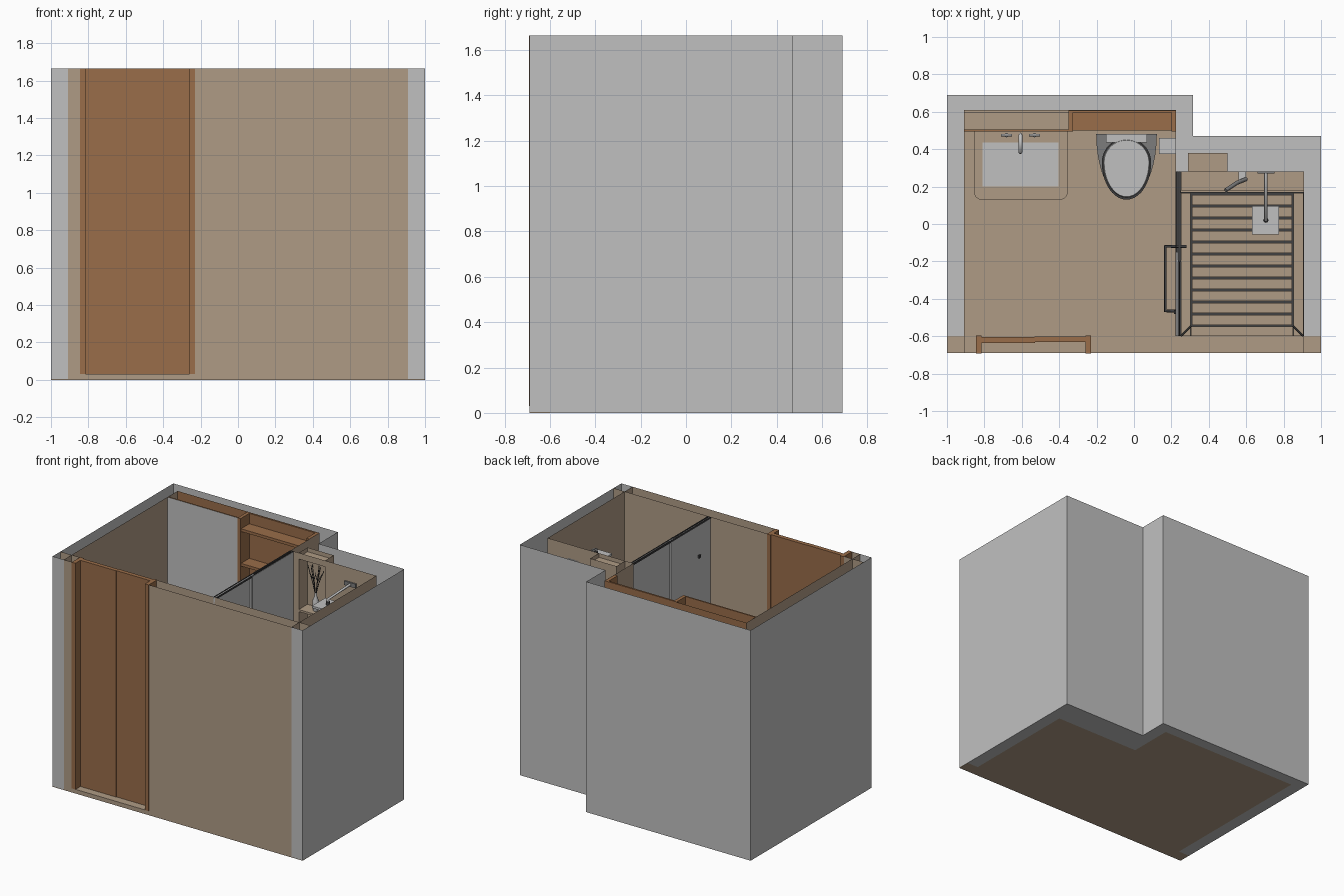
import bpy, bmesh, math
from mathutils import Vector

if "Cube" in bpy.data.objects:
    bpy.data.objects.remove(bpy.data.objects["Cube"])


def material(name, r, g, b):
    m = bpy.data.materials.new(name)
    m.use_nodes = True
    m.diffuse_color = (r, g, b, 1)
    m.node_tree.nodes["Principled BSDF"].inputs["Base Color"].default_value = (r, g, b, 1)
    return m


GREY = material("light grey", .53, .53, .53)
TAN = material("tan stone", .43, .33, .235)
WOOD = material("warm wood", .32, .153, .067)
DARK = material("dark metal", .05, .05, .052)
MID = material("mid grey", .2, .2, .2)
H = 1.665


def finish(name, bm, mats, smooth=False):
    me = bpy.data.meshes.new(name)
    bm.normal_update()
    bm.to_mesh(me)
    bm.free()
    for m in mats:
        me.materials.append(m)
    ob = bpy.data.objects.new(name, me)
    bpy.context.collection.objects.link(ob)
    if smooth:
        bpy.ops.object.select_all(action='DESELECT')
        ob.select_set(True)
        bpy.context.view_layer.objects.active = ob
        bpy.ops.object.shade_smooth_by_angle()
    return ob


def box(name, x0, x1, y0, y1, z0, z1, mat, front=None):
    """Box by its limits; front optionally colours the -y face."""
    bm = bmesh.new()
    bmesh.ops.create_cube(bm, size=1)
    for v in bm.verts:
        v.co = Vector(((x0 + x1) / 2 + v.co.x * (x1 - x0),
                       (y0 + y1) / 2 + v.co.y * (y1 - y0),
                       (z0 + z1) / 2 + v.co.z * (z1 - z0)))
    bm.normal_update()
    for f in bm.faces:
        f.material_index = int(front is not None and f.normal.y < -.9)
    return finish(name, bm, [mat, front] if front else [mat])


def sheet(name, path, mat, z0=0, z1=H):
    """Upright wall skin following a plan path."""
    bm = bmesh.new()
    rows = [[bm.verts.new((x, y, z)) for x, y in path] for z in (z0, z1)]
    for i in range(len(path) - 1):
        bm.faces.new((rows[0][i], rows[0][i + 1], rows[1][i + 1], rows[1][i]))
    return finish(name, bm, [mat])


def loft(name, rings, mat, smooth=True):
    """Closed body through a list of equal rings, capped at both ends."""
    bm = bmesh.new()
    rows = [[bm.verts.new(p) for p in ring] for ring in rings]
    n = len(rows[0])
    for a, b in zip(rows, rows[1:]):
        for i in range(n):
            bm.faces.new((a[i], a[(i + 1) % n], b[(i + 1) % n], b[i]))
    bm.faces.new(rows[0][::-1])
    bm.faces.new(rows[-1])
    bmesh.ops.recalc_face_normals(bm, faces=bm.faces)
    return finish(name, bm, [mat], smooth)


def tube(name, pts, r, mat):
    cu = bpy.data.curves.new(name, 'CURVE')
    cu.dimensions = '3D'
    cu.bevel_depth, cu.bevel_resolution, cu.use_fill_caps = r, 2, True
    sp = cu.splines.new('POLY')
    sp.points.add(len(pts) - 1)
    for p, co in zip(sp.points, pts):
        p.co = (*co, 1)
    cu.materials.append(mat)
    ob = bpy.data.objects.new(name, cu)
    bpy.context.collection.objects.link(ob)


# Floor and the bottoms of the hollow walls
box("room_floor", -.91, .225, -.69, .61, 0, .03, TAN)
box("shower_floor", .225, .91, -.69, .28, 0, .03, TAN)
for s, n in ((-1, "right"), (1, "left")):
    a, b = sorted((s * .91, s))
    box(n + "_wall_base", a, b, -.6, .47, 0, .005, GREY)
    box(n + "_corner_base", a, b, -.69, -.6, 0, .005, TAN)
    sheet(n + "_corner_post", [(s * .91, -.69), (s * .91, -.6), (s, -.6)], TAN)
    sheet(n + "_corner_front", [(s * .91, -.69), (s, -.69)], GREY)
box("back_wall_base", -1, .315, .61, .69, 0, .005, GREY)
box("corner_wall_base", -1, -.91, .47, .61, 0, .005, GREY)
box("duct_base", .225, .315, .28, .61, 0, .005, GREY)
box("shower_wall_base", .315, .91, .28, .47, 0, .005, GREY)

# Outer shell
sheet("outer_shell", [(-1, -.69), (-1, .69), (.315, .69), (.315, .47), (1, .47), (1, -.69)], GREY)

# Inner lining, with an opening for the shower niche
sheet("lining_right", [(-.845, -.6), (-.91, -.6), (-.91, .61)], TAN)
sheet("lining_back", [(-.91, .61), (.225, .61)], WOOD)
sheet("lining_duct", [(.225, .61), (.225, .28), (.29, .28)], TAN)
sheet("lining_left", [(.5, .28), (.91, .28), (.91, -.6), (-.23, -.6)], TAN)
N0, N1 = .8, 1.62
sheet("lining_under_niche", [(.29, .28), (.5, .28)], TAN, 0, N0)
sheet("lining_over_niche", [(.29, .28), (.5, .28)], TAN, N1, H)
sheet("niche_sides", [(.29, .28), (.29, .38), (.5, .38), (.5, .28)], TAN, N0, H)
for z in (N0, 1.24, N1):
    box("niche_shelf", .29, .5, .28, .38, z, z + .015, TAN)

# Front wall skins
sheet("front_wall_wide", [(-.23, -.69), (.91, -.69)], TAN)
sheet("front_wall_narrow", [(-.91, -.69), (-.845, -.69)], TAN)

# Door with jambs
for x in (-.845, -.26):
    box("door_jamb", x, x + .03, -.692, -.595, .03, H, WOOD)
box("door_leaf_a", -.815, -.53, -.635, -.605, .03, H, WOOD)
box("door_leaf_b", -.533, -.26, -.632, -.602, .03, H, WOOD)

# Mirror, ledge behind it and shelf cabinet
box("mirror", -.91, -.35, .495, .505, .7, H, WOOD, GREY)
box("mirror_ledge", -.91, -.35, .495, .6, .03, .7, TAN)
box("cabinet_back", -.35, .225, .595, .608, .03, H, WOOD)
for x in (-.35, .2):
    box("cabinet_side", x, x + .024, .495, .6, .03, H, WOOD)
for z in (.9, 1.1, 1.32, 1.57):
    box("cabinet_shelf", -.33, .205, .5, .597, z, z + .02, WOOD)
box("cabinet_lower_panel", -.33, .205, .5, .597, .03, .88, WOOD)

# Vanity counter with rounded front corners, and its cabinet
R, plan = .04, [(-.355, .495), (-.855, .495)]
for cx, start in ((-.815, math.pi), (-.395, 1.5 * math.pi)):
    for i in range(7):
        a = start + i * math.pi / 12
        plan.append((cx + R * math.cos(a), .17 + R * math.sin(a)))
loft("vanity_counter", [[(x, y, z) for x, y in plan] for z in (.54, .6)], TAN, False)
box("vanity_cabinet", -.83, -.38, .17, .49, .25, .54, WOOD)

# Basin: rim with a sunken dish
bm = bmesh.new()
bmesh.ops.create_grid(bm, x_segments=1, y_segments=1, size=.5)
for v in bm.verts:
    v.co = Vector((-.607 + v.co.x * .405, .318 + v.co.y * .235, .625))
inner = list(bm.faces)
bmesh.ops.inset_region(bm, faces=inner, thickness=.008)
bmesh.ops.inset_region(bm, faces=inner, thickness=.012, depth=-.022)
outer = [e for e in bm.edges if e.is_boundary]
walls = bmesh.ops.extrude_edge_only(bm, edges=outer)
for v in walls["geom"]:
    if isinstance(v, bmesh.types.BMVert):
        v.co.z = .6
finish("basin", bm, [GREY])

# Basin tap
tube("tap_spout", [(-.607, .475, .6), (-.607, .475, .72), (-.607, .385, .72), (-.607, .385, .7)], .011, GREY)
for s in (-1, 1):
    x = -.607 + s * .075
    tube("tap_valve", [(x, .475, .6), (x, .475, .66)], .012, GREY)
    tube("tap_lever", [(x - .03, .475, .66), (x + .03, .475, .66)], .007, GREY)

# Toilet
def bowl_ring(a, b, z, yc=.48, rear=0):
    return [(-.04 + a * math.cos(t), yc + (b if math.sin(t) < 0 else rear) * math.sin(t), z)
            for t in (i * math.tau / 40 for i in range(40))]


loft("toilet_bowl", [bowl_ring(.1, .25, .03), bowl_ring(.11, .27, .14),
                     bowl_ring(.155, .34, .25), bowl_ring(.162, .35, .3)], MID)
loft("toilet_seat", [bowl_ring(.132, .2, z, .33, .13) for z in (.3, .32)], DARK)
loft("toilet_lid", [bowl_ring(.124, .188, .32, .33, .122), bowl_ring(.12, .184, .335, .33, .118)], GREY)
box("toilet_hinge_cover", -.15, .07, .435, .48, .3, .33, GREY)
box("paper_holder", .135, .225, .375, .46, .48, .56, GREY)

# Shower screen with rails and handle
box("screen_fixed_panel", .237, .248, -.2, .28, .06, H - .004, GREY)
box("screen_sliding_panel", .226, .236, -.6, -.15, .06, H - .004, GREY)
for x in (.222, .24):
    box("screen_rail_top", x, x + .006, -.6, .28, H - .012, H, DARK)
box("screen_rail_bottom", .222, .25, -.6, .28, .03, .06, DARK)
box("screen_edge", .236, .25, -.2, -.194, .06, H, DARK)
tube("screen_handle", [(.225, -.465, .72), (.168, -.465, .72), (.168, -.12, .72), (.28, -.12, .72)], .009, DARK)
box("screen_knob", .215, .226, -.48, -.46, 1.42, 1.44, DARK)

# Slatted shower deck, bordered, on a dark tray
box("deck_tray", .25, .91, -.6, .17, .03, .05, DARK)
X0, X1, Y0, Y1 = .305, .85, -.545, .16
count = 11
step = (Y1 - Y0) / count
for i in range(count):
    y = Y0 + i * step
    box("deck_slat", X0 + .004, X1 - .004, y + .005, y + step - .005, .05, .07, TAN)
for a, b in ((.25, X0 - .004), (X1 + .004, .905)):
    box("deck_border_side", a, b, -.598, .165, .05, .07, TAN)
box("deck_border_front", X0, X1, -.598, Y0 - .003, .05, .07, TAN)
for s, x in ((1, .25), (-1, .905)):
    tube("deck_mitre", [(x, -.6, .07), (x + s * .055, -.545, .07)], .004, DARK)
box("shower_ledge", .25, .91, .18, .28, .03, .09, TAN)

# Rain shower, mixer and hand shower
tube("shower_arm", [(.705, .28, 1.55), (.705, .02, 1.54), (.705, .02, 1.5)], .009, GREY)
box("shower_head", .63, .775, -.055, .095, 1.485, 1.5, GREY)
box("shower_arm_plate", .66, .75, .27, .28, 1.535, 1.565, MID)
tube("shower_arm_joint", [(.705, .02, 1.5), (.705, .02, 1.525)], .014, DARK)
box("shower_mixer", .56, .6, .23, .28, .75, .8, GREY)
tube("hand_shower", [(.6, .24, .8), (.55, .22, .85), (.49, .18, .9)], .011, MID)

# Vase with dry branches
profile = [(.016, 0), (.022, .03), (.022, .07), (.009, .105), (.009, .13)]
loft("vase", [[(.39 + r * math.cos(i * math.tau / 16), .33 + r * math.sin(i * math.tau / 16), 1.255 + z)
               for i in range(16)] for r, z in profile], GREY)
for i in range(6):
    a = i * math.tau / 6 + .3
    dx, dy = .06 * math.cos(a), .035 * math.sin(a)
    mid = (.39 + dx * .4, .33 + dy * .4, 1.46)
    tube("branch", [(.39, .33, 1.36), mid, (.39 + dx, .33 + dy, 1.55 + .01 * i)], .0025, DARK)
    tube("twig", [mid, (.39 + dx * .9, .33 - dy * .5, 1.52)], .002, DARK)
